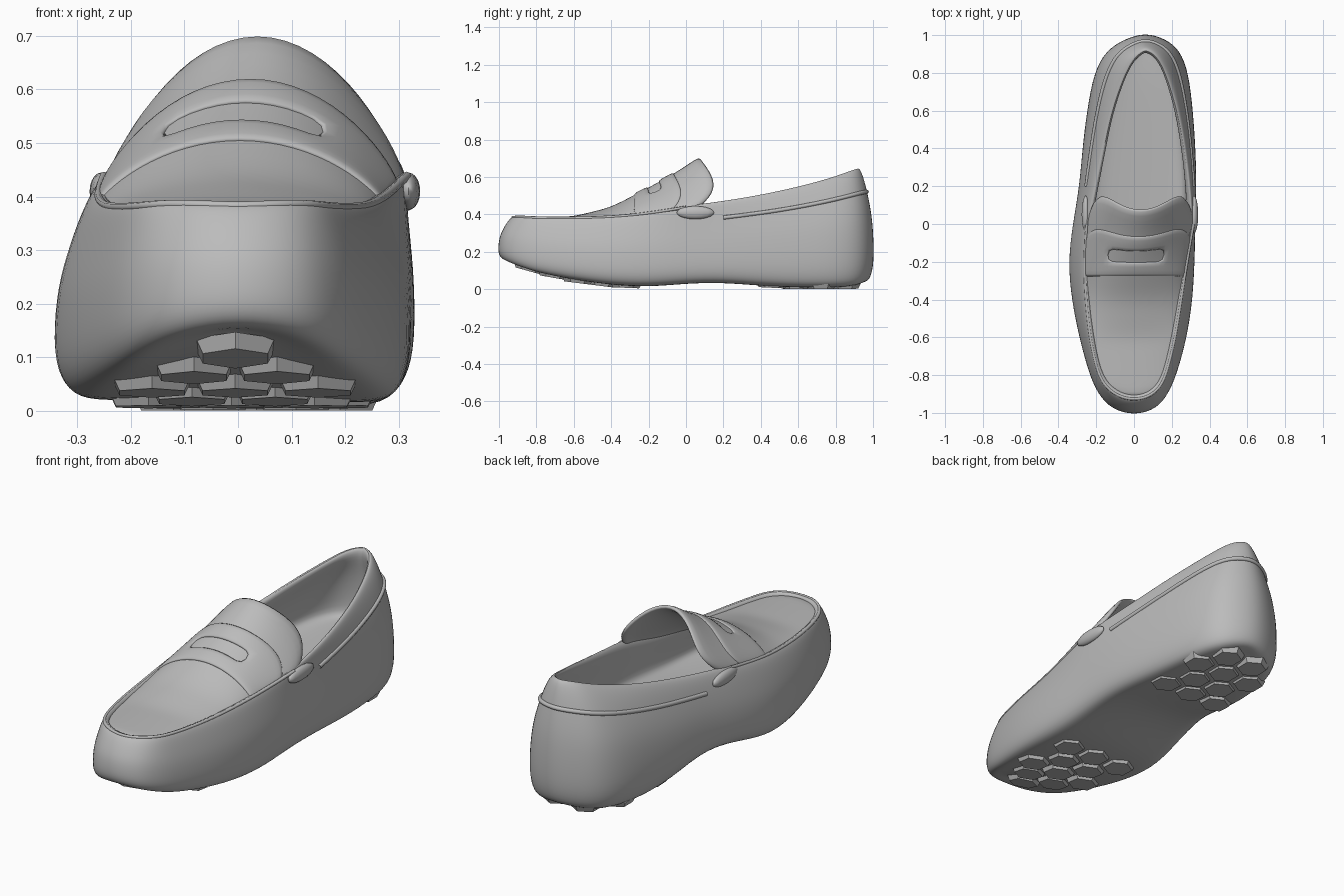
import bpy, bmesh, math
from mathutils import Matrix

cube = bpy.data.objects.get("Cube")
if cube:
    bpy.data.objects.remove(cube)

grey = bpy.data.materials.new("plain_grey")
grey.use_nodes = True
COLOR = (0.5, 0.5, 0.5, 1)
grey.diffuse_color = COLOR
grey.node_tree.nodes["Principled BSDF"].inputs["Base Color"].default_value = COLOR

# Stations toe to heel: y, outer x (min, max), rim x (min, max), rim height, sole height
STATIONS = [
    (-1.015, 0, 0, 0, 0, .385, .16),
    (-.98, -.12, .12, -.08, .08, .39, .14),
    (-.9, -.19, .18, -.15, .14, .39, .11),
    (-.8, -.235, .225, -.195, .175, .385, .08),
    (-.6, -.29, .28, -.235, .22, .385, .045),
    (-.4, -.33, .31, -.255, .25, .39, .02),
    (-.2, -.35, .32, -.265, .28, .41, .012),
    (0, -.325, .322, -.25, .315, .445, .03),
    (.2, -.29, .33, -.21, .3, .47, .035),
    (.4, -.275, .325, -.17, .275, .503, .02),
    (.6, -.25, .312, -.13, .24, .545, .01),
    (.8, -.215, .29, -.065, .185, .595, .01),
    (.92, -.15, .245, -.015, .14, .63, .012),
    (.98, -.05, .17, .03, .1, .642, .025),
    (1.015, .06, .06, .06, .06, .645, .04),
]


def rim_y(y):
    return y - .075 * y ** 7


def interp(t, keys, values):
    """Linear lookup in a sorted table."""
    if t <= keys[0]:
        return values[0]
    for a, b, p, q in zip(keys, keys[1:], values, values[1:]):
        if t <= b:
            return p + (q - p) * (t - a) / (b - a)
    return values[-1]


def finish(name, bm, subdivisions=0, thickness=0, angle=60):
    bmesh.ops.recalc_face_normals(bm, faces=bm.faces)
    mesh = bpy.data.meshes.new(name)
    bm.to_mesh(mesh)
    bm.free()
    obj = bpy.data.objects.new(name, mesh)
    bpy.context.collection.objects.link(obj)
    mesh.materials.append(grey)
    if thickness:
        solid = obj.modifiers.new("Thickness", "SOLIDIFY")
        solid.thickness = thickness
        solid.offset = -1
    if subdivisions:
        sub = obj.modifiers.new("Smooth", "SUBSURF")
        sub.levels = sub.render_levels = subdivisions
    bpy.ops.object.select_all(action="DESELECT")
    bpy.context.view_layer.objects.active = obj
    obj.select_set(True)
    bpy.ops.object.shade_smooth_by_angle(angle=math.radians(angle))
    return obj


# Shoe body: rings from the sole, up the wall, over the rim and down to the insole
# Each ring: blend from outer outline to rim, scale about the centre, height fraction
RINGS = [(0, .6, 0), (0, .86, 0), (0, .96, .07), (0, 1.01, .22), (.08, 1.01, .5), (.25, 1, .68),
         (.6, 1, .88), (.92, 1.01, .99), (1.08, .98, 1.015), (1.08, .9, .95), (.6, .88, .78)]


def ring_points(blend, scale, height):
    sides = [[], []]
    for y, x0, x1, r0, r1, top, base in STATIONS:
        mid = (x0 + x1) / 2
        yy = y + (rim_y(y) - y) * blend
        yy *= 1 - (1 - scale) * .25
        z = base + (top - base) * height
        # The inner arch lifts the sole edge and pulls it in at the waist
        waist = math.exp(-((y - .15) / .25) ** 2) * max(0, 1 - height * 5)
        for side, o, r in ((0, x0, r0), (1, x1, r1)):
            x = mid + (o + (r - o) * blend - mid) * scale
            arch = waist * (1 - side)
            sides[side].append((x + .05 * arch, yy, z + .04 * arch))
    return sides[0] + sides[1][-2:0:-1]


def insole_points(scale, z):
    return [(x, y, z + .06 * max(0, -y - .5) + .07 * min(1, max(0, y + .2)))
            for x, y, _ in ring_points(.35, scale, .5)]


bm = bmesh.new()
loops = [ring_points(*r) for r in RINGS] + [insole_points(.86, .24), insole_points(.76, .205)]
rings = [[bm.verts.new(p) for p in loop] for loop in loops]
n = len(rings[0])
for low, high in zip(rings, rings[1:]):
    for i in range(n):
        j = (i + 1) % n
        bm.faces.new((low[i], low[j], high[j], high[i]))
for cap in (rings[0], rings[-1]):
    for i in range(n // 2):
        corners = [cap[i], cap[i + 1], cap[n - i - 1], cap[(n - i) % n]]
        bm.faces.new(list(dict.fromkeys(corners)))
finish("shoe_body", bm, 2)

# Vamp and tongue: an arch sprung from the rim, rising toward the opening
RIM_KEYS = [rim_y(s[0]) for s in STATIONS]
CREST_Y = [-.95, -.6, -.4, -.2, -.05, .07]
CREST_Z = [.38, .39, .44, .545, .63, .712]


def column(i):
    return [s[i] for s in STATIONS]


def vamp_point(u, y, lift=0):
    x0, x1, top = (interp(y, RIM_KEYS, column(i)) for i in (3, 4, 5))
    crest = interp(y, CREST_Y, CREST_Z)
    edge = top - .015
    arch = (1 - u * u) ** .8
    flare = max(0, y + .25) * .55 * u * u * (1 - u ** 6)
    x = (x0 + x1) / 2 + (x1 - x0) / 2 * u
    return x, y + flare, edge + (crest - edge) * arch + lift


def arch_sheet(ys, us, lift=0, keep=lambda u, y: True):
    bm = bmesh.new()
    rows = [[bm.verts.new(vamp_point(u, y, lift)) for u in us] for y in ys]
    for a in range(len(ys) - 1):
        for b in range(len(us) - 1):
            if keep((us[b] + us[b + 1]) / 2, a):
                bm.faces.new((rows[a][b], rows[a][b + 1], rows[a + 1][b + 1], rows[a + 1][b]))
    return bm


across = [math.sin(math.pi / 2 * i / 8) for i in range(-8, 9)]
along = [-.92 + .99 * i / 16 for i in range(17)]
finish("vamp_and_tongue", arch_sheet(along, across), 1, .025)

# Strap across the vamp, with a slot in the middle
strap = arch_sheet([-.28, -.25, -.205, -.15, -.11, -.07], across, .009,
                   lambda u, row: not (row == 2 and abs(u) < .5))
finish("strap", strap, 1, .015)


# Piping along the vamp seam and a stitched band below the collar
def bead(name, points, radius):
    curve = bpy.data.curves.new(name, "CURVE")
    curve.dimensions = "3D"
    curve.bevel_depth = radius
    curve.bevel_resolution = 2
    curve.resolution_u = 6
    spline = curve.splines.new("NURBS")
    spline.points.add(len(points) - 1)
    spline.use_endpoint_u = True
    for target, p in zip(spline.points, points):
        target.co = (*p, 1)
    curve.materials.append(grey)
    bpy.context.collection.objects.link(bpy.data.objects.new(name, curve))


half = len(STATIONS) - 1
rim_loop = ring_points(1, 1, .985)
front = [p for p in rim_loop[half + 1:] + rim_loop[:half] if p[1] < .1]
bead("vamp_piping", front, .008)
wall = ring_points(.44, .99, .8)
bead("collar_band", [p for p in wall if p[1] > .05], .011)

# Strap end tucks, where the strap meets the collar
for side, x in (("right", -.255), ("left", .318)):
    bm = bmesh.new()
    bmesh.ops.create_uvsphere(bm, u_segments=16, v_segments=10, radius=1)
    bmesh.ops.transform(bm, verts=bm.verts, matrix=Matrix.Translation((x, .05, .41))
                        @ Matrix.Diagonal((.022, .1, .035, 1)))
    finish("strap_tuck_" + side, bm)

# Hexagonal tread pads under the forefoot and heel
bm = bmesh.new()
SOLE_Y = column(0)
for start, count in ((-.84, 5), (.46, 4)):
    for row in range(count):
        y = start + row * .13
        x0, x1, base = (interp(y, SOLE_Y, column(i)) for i in (1, 2, 6))
        ahead = interp(y + .05, SOLE_Y, column(6))
        mid, reach = (x0 + x1) / 2, (x1 - x0) / 2 * .88
        for k in range(-4, 5):
            offset = (k + row % 2 / 2) * .155
            if abs(offset) + .065 > reach:
                continue
            sunk = .06 * max(0, -y - .6)
            place = (Matrix.Translation((mid + offset, y, base + .005 + sunk))
                     @ Matrix.Rotation(math.atan((ahead - base) / .05), 4, "X"))
            bmesh.ops.create_cone(bm, cap_ends=True, segments=6, radius1=.07, radius2=.085,
                                  depth=.028, matrix=place)
finish("tread_pads", bm, angle=20)
